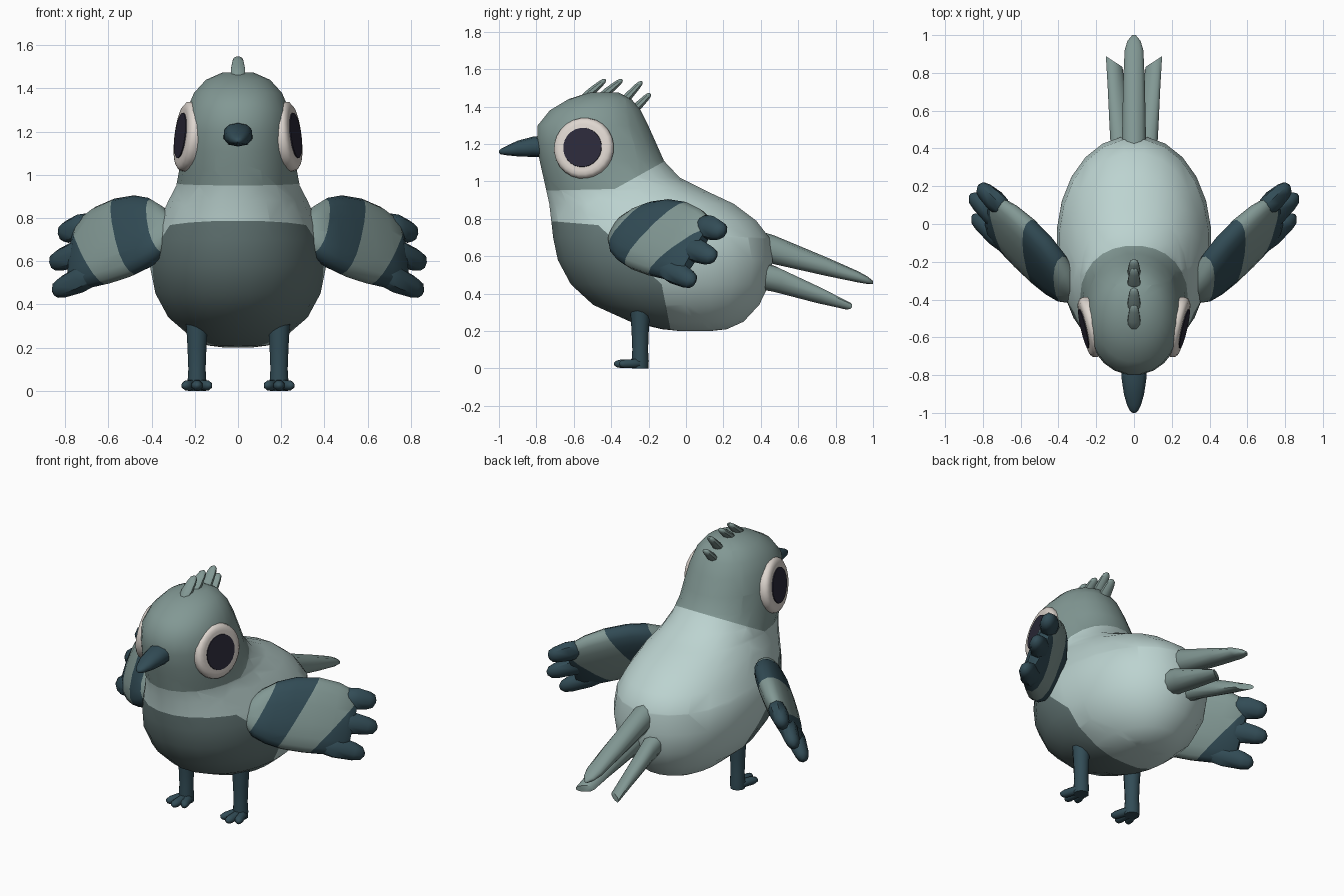
import bpy, bmesh, math
from mathutils import Vector as V

if "Cube" in bpy.data.objects:
    bpy.data.objects.remove(bpy.data.objects["Cube"])


def material(name, rgb):
    m = bpy.data.materials.new(name)
    lin = [((c / 255 + 0.055) / 1.055) ** 2.4 for c in rgb]
    m.diffuse_color = (*lin, 1)
    m.use_nodes = True
    m.node_tree.nodes["Principled BSDF"].inputs["Base Color"].default_value = m.diffuse_color
    return m


HEAD = material("mid grey green", (130, 152, 148))
PALE = material("pale grey green", (188, 211, 208))
BELLY = material("belly grey", (100, 119, 118))
DARK = material("dark slate", (50, 76, 86))
WHITE = material("warm white", (222, 214, 207))
BLACK = material("pupil black", (43, 41, 57))
X, Y, Z = V((1, 0, 0)), V((0, 1, 0)), V((0, 0, 1))


def loft(name, rings, u, v, mats, n=12, p=1.0, cuts=(), rule=None):
    """Skin elliptical rings (centre, radius along u, radius along v)."""
    bm = bmesh.new()
    loops = []
    for c, ru, rv in rings:
        loop = []
        for i in range(n):
            t = 2 * math.pi * (i + 0.5) / n
            cu, cv = math.cos(t), math.sin(t)
            cu, cv = (math.copysign(abs(k) ** p, k) for k in (cu, cv))
            loop.append(bm.verts.new(V(c) + u * cu * ru + v * cv * rv))
        loops.append(loop)
    for a, b in zip(loops, loops[1:]):
        for i in range(n):
            j = (i + 1) % n
            bm.faces.new((a[i], a[j], b[j], b[i]))
    bm.faces.new(loops[0])
    bm.faces.new(loops[-1])
    # colour borders are cut cleanly into the surface
    for co, no in cuts:
        bmesh.ops.bisect_plane(bm, geom=bm.verts[:] + bm.edges[:] + bm.faces[:],
                               plane_co=co, plane_no=no, dist=1e-5)
    bmesh.ops.recalc_face_normals(bm, faces=bm.faces)
    if rule:
        for f in bm.faces:
            f.material_index = rule(f.calc_center_median())
    return finish(name, bm, mats)


def finish(name, bm, mats, angle=50):
    me = bpy.data.meshes.new(name)
    bm.to_mesh(me)
    bm.free()
    for m in mats:
        me.materials.append(m)
    ob = bpy.data.objects.new(name, me)
    bpy.context.collection.objects.link(ob)
    bpy.ops.object.select_all(action='DESELECT')
    ob.select_set(True)
    bpy.context.view_layer.objects.active = ob
    bpy.ops.object.shade_smooth_by_angle(angle=math.radians(angle))
    return ob


def side_line(a, b):
    """Plane through two (y, z) points; its normal points up and back."""
    d = V((0, b[0] - a[0], b[1] - a[1]))
    no = V((0, -d.z, d.y))
    return V((0, *a)), no if no.y + no.z > 0 else -no


def above(c, plane):
    return (c - plane[0]).dot(plane[1]) > 0


# Body and head in one skin: height, front y, back y, half width
profile = [(0.2, -0.03, 0.13, 0.06), (0.21, -0.13, 0.22, 0.14),
           (0.25, -0.30, 0.31, 0.22), (0.34, -0.50, 0.395, 0.325),
           (0.45, -0.62, 0.45, 0.385), (0.58, -0.69, 0.468, 0.412),
           (0.70, -0.715, 0.45, 0.4), (0.79, -0.725, 0.38, 0.365),
           (0.88, -0.735, 0.26, 0.325), (0.95, -0.75, 0.11, 0.288),
           (1.02, -0.765, -0.03, 0.275), (1.11, -0.785, -0.115, 0.265),
           (1.2, -0.8, -0.155, 0.256), (1.3, -0.795, -0.2, 0.24),
           (1.38, -0.73, -0.24, 0.205), (1.44, -0.63, -0.29, 0.15),
           (1.475, -0.52, -0.36, 0.07)]
head_cuts = [side_line((-0.8, 0.95), (-0.38, 0.96)), side_line((-0.38, 0.96), (-0.12, 1.105))]
belly_cuts = [side_line((-0.75, 0.79), (-0.45, 0.765)), side_line((-0.47, 0.767), (-0.13, 0.45)),
              side_line((-0.13, 0.45), (-0.085, 0.22))]


def body_colour(c):
    if all(above(c, k) for k in head_cuts):
        return 0
    return 1 if any(above(c, k) for k in belly_cuts) else 2


loft("body", [((0, (f + b) / 2, z), w, (b - f) / 2) for z, f, b, w in profile],
     X, Y, [HEAD, PALE, BELLY], 24, 0.95, head_cuts + belly_cuts, body_colour)

# Beak
loft("beak", [((0, -0.74, 1.187), 0.07, 0.056), ((0, -0.82, 1.185), 0.068, 0.054),
              ((0, -0.9, 1.176), 0.056, 0.042), ((0, -0.96, 1.165), 0.038, 0.025),
              ((0, -0.99, 1.16), 0.022, 0.015), ((0, -1, 1.158), 0.008, 0.006)],
     X, Z, [DARK], 10, 0.85)


def capsule(name, a, b, r0, r1, mat, u, flat=1.0, n=8):
    a, b = V(a), V(b)
    d = b - a
    v = d.cross(u).normalized()
    rings = [(a + d * t, r * k, r * k * flat) for t, r, k in
             ((0, r0, 0.5), (0.12, r0, 0.9), (0.4, r0, 1), (0.78, r1, 1),
              (0.93, r1, 0.75), (1, r1, 0.25))]
    return loft(name, rings, u, v, [mat], n)


# Crest feathers
for i, (a, b) in enumerate([((-0.56, 1.435), (-0.43, 1.545)), ((-0.47, 1.44), (-0.34, 1.545)),
                            ((-0.355, 1.405), (-0.235, 1.535)), ((-0.29, 1.37), (-0.19, 1.47))]):
    capsule(f"crest_feather_{i + 1}", (0, *a), (0, *b), 0.036, 0.028, HEAD, X, 0.65)

# Upper tail feather
loft("tail_middle", [((0, 0.36, 0.665), 0.066, 0.08), ((0, 0.47, 0.635), 0.066, 0.077),
                     ((0, 0.75, 0.545), 0.06, 0.05), ((0, 0.92, 0.49), 0.052, 0.03),
                     ((0, 0.97, 0.472), 0.036, 0.02), ((0, 1.0, 0.46), 0.01, 0.008)],
     X, Z, [HEAD], 10, 0.9)

for s, side in ((1, "right"), (-1, "left")):
    # Lower tail feathers with slanted ends
    loft(f"tail_{side}", [((s * 0.06, 0.36, 0.505), 0.066, 0.075),
                          ((s * 0.068, 0.47, 0.48), 0.064, 0.07),
                          ((s * 0.09, 0.7, 0.395), 0.052, 0.045),
                          ((s * 0.105, 0.86, 0.335), 0.046, 0.02)],
         V((s, 0.65, 0)), Z, [HEAD], 10, 0.9)

    # Eye: rounded white disc with a thin pupil plate
    nrm = V((s * 0.97, -0.225, 0.12)).normalized()
    u = nrm.cross(Z).normalized()
    v = nrm.cross(u)
    c = V((s * 0.25, -0.55, 1.18))
    loft(f"eye_{side}", [(c - nrm * 0.06, 0.155, 0.155), (c - nrm * 0.02, 0.164, 0.164),
                         (c + nrm * 0.0, 0.16, 0.16), (c + nrm * 0.012, 0.145, 0.145),
                         (c + nrm * 0.015, 0.125, 0.125)], u, v, [WHITE], 24)
    loft(f"pupil_{side}", [(c + nrm * 0.013, 0.106, 0.106), (c + nrm * 0.02, 0.105, 0.105)],
         u, v, [BLACK], 24)

    # Wing: long axis, width axis and thickness axis
    along = V((s * 0.723, 0.627, -0.29)).normalized()
    thick = along.cross(V((-s * 0.08, 0.53, 0.84))).normalized()
    wide = thick.cross(along)
    root = V((s * 0.38, -0.28, 0.77))

    def at(a, b, t=0):
        return root + along * a + wide * b + thick * t

    stations = [(-0.105, -0.1, -0.02, 0.02), (-0.085, -0.145, 0.025, 0.045),
                (-0.03, -0.19, 0.09, 0.068), (0.05, -0.215, 0.155, 0.078),
                (0.15, -0.225, 0.203, 0.08), (0.28, -0.217, 0.23, 0.078),
                (0.4, -0.2, 0.228, 0.07), (0.49, -0.175, 0.205, 0.055),
                (0.53, -0.14, 0.175, 0.03)]
    cuts = [(at(a0, 0), (along - wide * k).normalized())
            for a0, k in ((-0.005, 0.3), (0.2, 0.35), (0.44, 0.6))]
    loft(f"wing_{side}", [(at(a, (lo + hi) / 2), (hi - lo) / 2, t) for a, lo, hi, t in stations],
         wide, thick, [HEAD, DARK], 16, 0.85, cuts,
         lambda p: sum(above(p, k) for k in cuts) % 2)
    # Wing tip feathers
    for i, (a, b) in enumerate([((0.44, 0.15), (0.635, 0.165)), ((0.4, 0.01), (0.675, 0.02)),
                                ((0.34, -0.135), (0.635, -0.145))]):
        capsule(f"wing_tip_{side}_{i + 1}", at(*a), at(*b), 0.068, 0.055, DARK, wide, 0.8)

    # Leg
    loft(f"leg_{side}", [((s * 0.19, -0.245, z), r, r) for z, r in
                         ((0.0, 0.044), (0.04, 0.046), (0.1, 0.042), (0.2, 0.046), (0.33, 0.054))],
         X, Y, [DARK], 10)
    # Toes
    for i, dx in enumerate((-0.055, 0, 0.055)):
        tip = -0.385 + abs(dx) * 0.5
        capsule(f"toe_{side}_{i + 1}", (s * 0.19 + dx * 0.2, -0.22, 0.028),
                (s * 0.19 + dx, tip, 0.024), 0.028, 0.027, DARK, X, 0.9)
